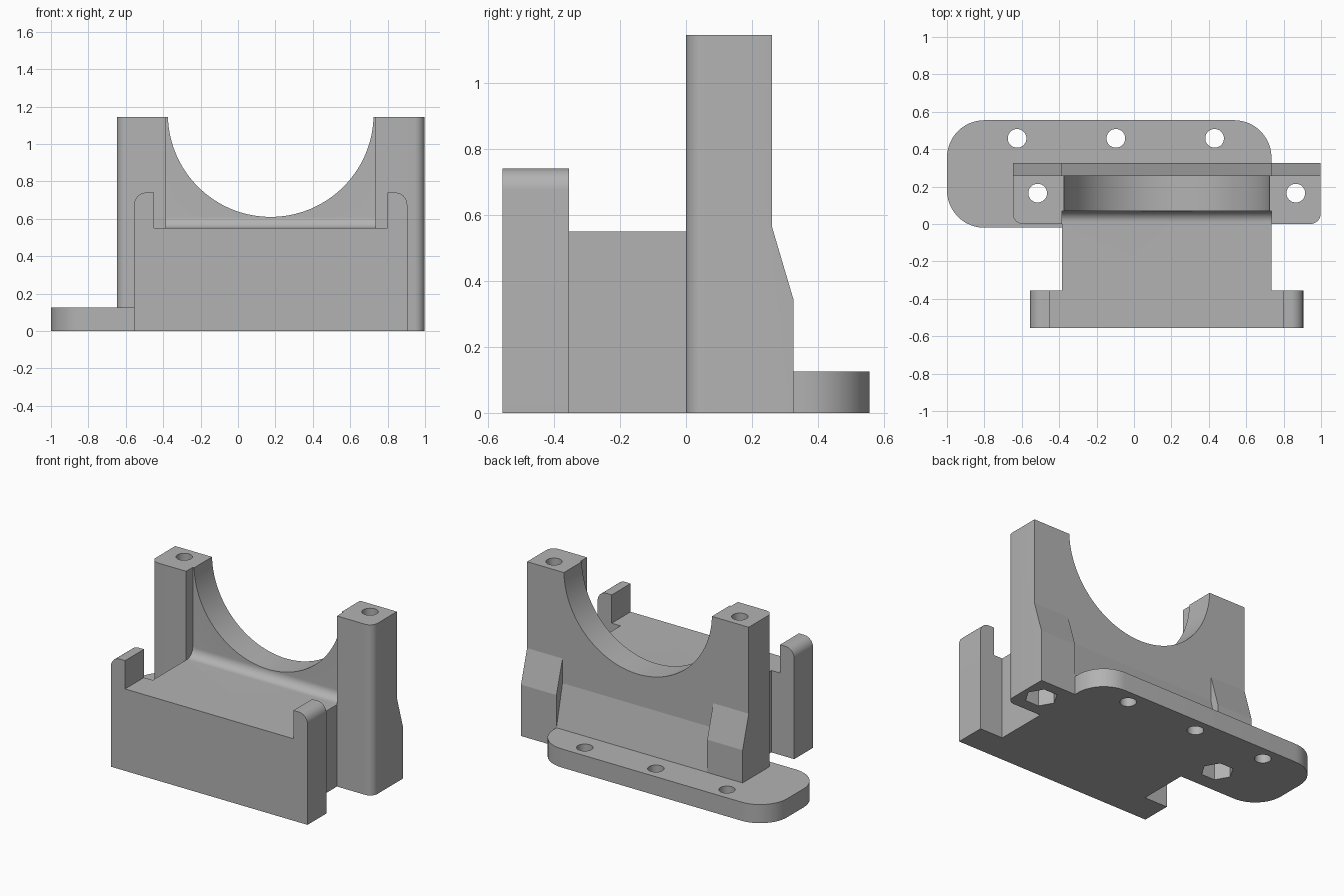
import bpy, bmesh, math
from mathutils import Vector

if "Cube" in bpy.data.objects:
    bpy.data.objects.remove(bpy.data.objects["Cube"], do_unlink=True)

grey = bpy.data.materials.new("plain grey")
grey.use_nodes = True
GREY = (0.45, 0.45, 0.45, 1)
grey.diffuse_color = GREY
grey.node_tree.nodes["Principled BSDF"].inputs["Base Color"].default_value = GREY

MID = 0.175        # x of the cradle centre
HALF = 0.56        # half width of the cradle
TOP = 1.145
AXES = {"x": lambda a, b, d: (d, a, b),
        "y": lambda a, b, d: (a, d, b),
        "z": lambda a, b, d: (a, b, d)}


def prism(name, pts, axis, lo, hi):
    """Extrude a flat profile along an axis from lo to hi."""
    bm = bmesh.new()
    place = AXES[axis]
    face = bm.faces.new([bm.verts.new(place(a, b, lo)) for a, b in pts])
    new = bmesh.ops.extrude_face_region(bm, geom=[face])["geom"]
    shift = Vector(place(0, 0, hi - lo))
    bmesh.ops.translate(bm, vec=shift, verts=[v for v in new if isinstance(v, bmesh.types.BMVert)])
    bmesh.ops.recalc_face_normals(bm, faces=bm.faces)
    mesh = bpy.data.meshes.new(name)
    bm.to_mesh(mesh)
    bm.free()
    mesh.materials.append(grey)
    ob = bpy.data.objects.new(name, mesh)
    bpy.context.collection.objects.link(ob)
    return ob


def arc(cx, cy, r, start, end, n=12):
    """Points on an arc, angles in degrees."""
    angles = [math.radians(start + (end - start) * i / n) for i in range(n + 1)]
    return [(cx + r * math.cos(t), cy + r * math.sin(t)) for t in angles]


def circle(cx, cy, r, n=40):
    return arc(cx, cy, r, 0, 360, n)[:-1]


def combine(target, other, operation):
    """Apply a boolean and discard the second object."""
    mod = target.modifiers.new("join", "BOOLEAN")
    mod.operation, mod.solver, mod.object = operation, "EXACT", other
    bpy.context.view_layer.objects.active = target
    bpy.ops.object.modifier_apply(modifier=mod.name)
    bpy.data.objects.remove(other, do_unlink=True)


# Cradle block with upright web, front fillet and sloping back foot
side = [(-0.555, 0), (0.325, 0), (0.325, 0.12), (0.26, 0.4), (0.26, TOP), (0.07, TOP)]
side += arc(0.01, 0.61, 0.06, 0, -90) + [(-0.555, 0.55)]
body = prism("bearing_mount", side, "x", MID - HALF, MID + HALF)

# Round saddle cut through the web
combine(body, prism("saddle_cut", circle(MID, 1.16, 0.55, 128), "y", -0.3, 0.6), "DIFFERENCE")

# Front plate with two round-shouldered ears
R = 0.065
half_plate = [(0.625, 0.55), (0.625, 0.74)] + arc(0.73 - R, 0.74 - R, R, 90, 0) + [(0.73, 0)]
outline = [(MID + x, z) for x, z in half_plate]
outline += [(MID - x, z) for x, z in reversed(half_plate)]
combine(body, prism("front_plate", outline, "y", -0.555, -0.355), "UNION")

# Flange with rounded corners
flange = (arc(0.535, 0.355, 0.2, 0, 90) + arc(-0.8, 0.355, 0.2, 90, 180)
          + arc(-0.8, 0.18, 0.2, 180, 270) + [(0.735, -0.02)])
combine(body, prism("flange", flange, "z", 0, 0.125), "UNION")

# Two clamp columns with a thicker foot and a rounded outer front edge
foot = [(0, 0), (0.325, 0), (0.325, 0.345), (0.26, 0.565), (0.26, TOP), (0, TOP)]
for sign in (-1, 1):
    inner, outer = MID + sign * HALF, MID + sign * 0.823
    column = prism("column", foot, "x", min(inner, outer), max(inner, outer))
    bm = bmesh.new()
    bm.from_mesh(column.data)
    edge = [e for e in bm.edges
            if all(abs(v.co.y) < 1e-4 and abs(v.co.x - outer) < 1e-4 for v in e.verts)]
    bmesh.ops.bevel(bm, geom=edge, offset=0.055, segments=8, profile=0.5, affect="EDGES")
    bm.to_mesh(column.data)
    bm.free()
    combine(body, column, "UNION")

# Bolt holes with hexagonal nut pockets underneath
for sign in (-1, 1):
    x = MID + sign * 0.69
    combine(body, prism("bolt_hole", circle(x, 0.165, 0.05), "z", -0.1, 1.3), "DIFFERENCE")
    combine(body, prism("nut_pocket", circle(x, 0.165, 0.1, 6), "z", -0.1, 0.2), "DIFFERENCE")

# Mounting holes in the flange
for x in (-0.625, -0.097, 0.431):
    combine(body, prism("screw_hole", circle(x, 0.458, 0.05), "z", -0.1, 0.3), "DIFFERENCE")

# Smooth the curved surfaces and keep the edges sharp
bpy.ops.object.select_all(action="DESELECT")
body.select_set(True)
bpy.context.view_layer.objects.active = body
bpy.ops.object.shade_smooth_by_angle(angle=math.radians(12))
